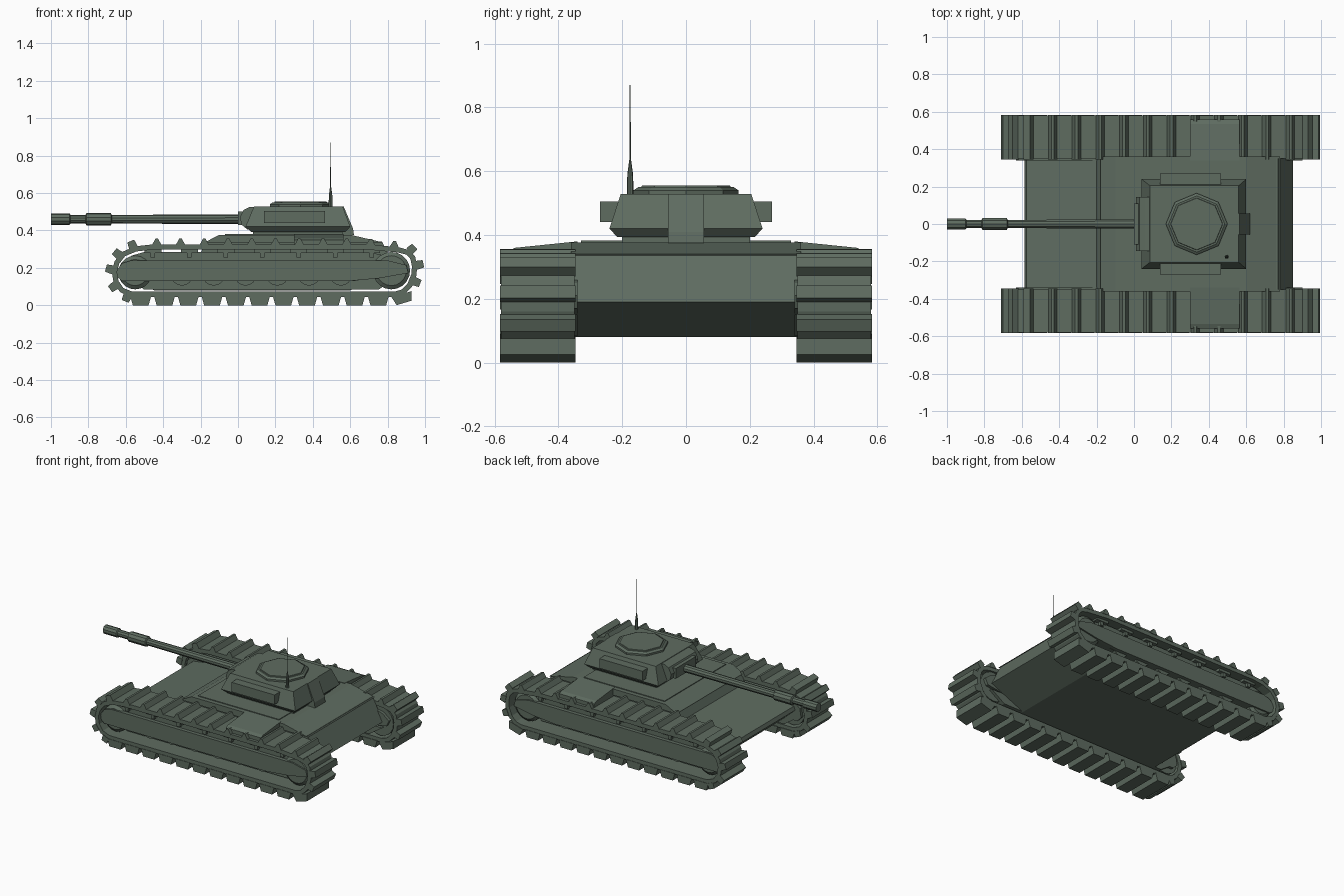
import bpy, bmesh, math
from mathutils import Vector

if "Cube" in bpy.data.objects:
    bpy.data.objects.remove(bpy.data.objects["Cube"])

green = bpy.data.materials.new("field_green")
green.use_nodes = True
GREEN = (0.113, 0.15, 0.118, 1)
green.diffuse_color = GREEN
green.node_tree.nodes["Principled BSDF"].inputs["Base Color"].default_value = GREEN


def finish(name, bm):
    bmesh.ops.recalc_face_normals(bm, faces=bm.faces)
    mesh = bpy.data.meshes.new(name)
    bm.to_mesh(mesh)
    bm.free()
    mesh.materials.append(green)
    ob = bpy.data.objects.new(name, mesh)
    bpy.context.collection.objects.link(ob)
    return ob


def loft(bm, rings, caps=True):
    """Join equal rings of points into a solid, or into a closed loop."""
    loops = [[bm.verts.new(p) for p in r] for r in rings]
    n = len(loops[0])
    pairs = list(zip(loops, loops[1:]))
    if caps:
        bm.faces.new(loops[0])
        bm.faces.new(loops[-1])
    else:
        pairs.append((loops[-1], loops[0]))
    for a, b in pairs:
        for i in range(n):
            j = (i + 1) % n
            bm.faces.new((a[i], a[j], b[j], b[i]))


def prism(name, outline, y0, y1):
    """Extrude an x-z outline across y."""
    bm = bmesh.new()
    loft(bm, [[(x, y, z) for x, z in outline] for y in (y0, y1)])
    return finish(name, bm)


def slabs(name, layers):
    """Stack rectangles given as x0, x1, half width, z."""
    bm = bmesh.new()
    loft(bm, [[(a, -w, z), (b, -w, z), (b, w, z), (a, w, z)] for a, b, w, z in layers])
    return finish(name, bm)


def box(name, x0, x1, y0, y1, z0, z1):
    return prism(name, [(x0, z0), (x1, z0), (x1, z1), (x0, z1)], y0, y1)


def turned(name, profile, centre, axis, sides):
    """Lathe (distance, radius) pairs around an axis, with flat facets."""
    rot = Vector((0, 0, 1)).rotation_difference(Vector(axis)).to_matrix()
    bm = bmesh.new()
    angles = [math.tau * i / sides for i in range(sides)]
    loft(bm, [[Vector(centre) + rot @ Vector((r * math.cos(a), r * math.sin(a), d))
               for a in angles] for d, r in profile])
    return finish(name, bm)


# Hull and superstructure, with an undercut bow and stern
prism("hull", [(-0.45, 0.08), (0.6, 0.08), (0.85, 0.19), (0.77, 0.34),
               (-0.17, 0.34), (-0.2, 0.28), (-0.575, 0.225), (-0.585, 0.2)], -0.35, 0.35)
prism("superstructure", [(-0.18, 0.335), (0.78, 0.335), (0.6, 0.377), (-0.1, 0.377)],
      -0.36, 0.36)
box("deck_plate", -0.07, 0.54, -0.33, 0.33, 0.37, 0.382)

# Turret
slabs("turret_ring", [(0.08, 0.56, 0.2, 0.375), (0.08, 0.56, 0.2, 0.4)])
slabs("turret", [(0.07, 0.575, 0.215, 0.393), (0.04, 0.6, 0.24, 0.42),
                 (0.085, 0.56, 0.205, 0.528)])
prism("turret_rear_box", [(0.55, 0.375), (0.62, 0.375), (0.615, 0.41), (0.565, 0.528),
                          (0.53, 0.528)], -0.056, 0.056)
for side, s in (("left", 1), ("right", -1)):
    box("turret_side_box_" + side, 0.14, 0.465, s * 0.19, s * 0.27, 0.44, 0.505)
turned("cupola", [(0.52, 0.165), (0.54, 0.165), (0.55, 0.15)], (0.335, 0, 0), (0, 0, 1), 8)
turned("cupola_hatch", [(0.545, 0.142), (0.555, 0.138)], (0.335, 0, 0), (0, 0, 1), 8)

# Gun
prism("mantlet", [(0.1, 0.405), (0.05, 0.405), (0.02, 0.43), (0.01, 0.47), (0.03, 0.51),
                  (0.06, 0.525), (0.1, 0.525)], -0.145, 0.145)
box("mantlet_block", 0.0, 0.05, -0.11, 0.11, 0.43, 0.5)
turned("gun_barrel", [(0, 0.03), (0.1, 0.03), (0.105, 0.023), (0.185, 0.023),
                      (0.19, 0.034), (0.32, 0.034), (0.325, 0.023), (1.02, 0.026)],
       (-1, 0, 0.46), (1, 0, 0), 10)

# Antenna
turned("antenna", [(0.52, 0.011), (0.59, 0.009), (0.635, 0.003), (0.64, 0.002), (0.87, 0.0015)],
       (0.495, -0.175, 0), (0, 0, 1), 8)

# Track path, anticlockwise in x-z
PATH = [Vector(p) for p in (
    (-0.57, 0.045), (0.84, 0.045), (0.89, 0.06), (0.93, 0.1), (0.954, 0.16), (0.958, 0.21),
    (0.947, 0.26), (0.915, 0.295), (0.86, 0.31), (0.7, 0.325), (-0.46, 0.325), (-0.55, 0.315),
    (-0.62, 0.285), (-0.66, 0.235), (-0.675, 0.18), (-0.665, 0.12), (-0.63, 0.07))]
COUNT = len(PATH)


def normal(i):
    a = (PATH[i] - PATH[i - 1]).normalized()
    b = (PATH[(i + 1) % COUNT] - PATH[i]).normalized()
    t = (a + b).normalized()
    return Vector((t.y, -t.x))


def cleats():
    """Walk along the track, closer together round the ends."""
    found, left = [], 0.05
    for i in range(COUNT):
        edge = PATH[(i + 1) % COUNT] - PATH[i]
        t = edge.normalized()
        step = 0.127 if abs(t.x) > 0.95 else 0.088
        at = min(left, step)
        while at < edge.length:
            found.append((PATH[i] + t * at, t))
            at += step
        left = at - edge.length
    return found


def build_track(side, s):
    y0, y1 = s * 0.35, s * 0.58
    # Belt
    bm = bmesh.new()
    rings = []
    for i, p in enumerate(PATH):
        q = p - normal(i) * 0.028
        rings.append([(p.x, y0, p.y), (p.x, y1, p.y), (q.x, y1, q.y), (q.x, y0, q.y)])
    loft(bm, rings, caps=False)
    finish("track_belt_" + side, bm)
    # Cleats: wide on the ground, narrow ridges on top, blocks round the ends
    bm = bmesh.new()
    for c, t in cleats():
        n = Vector((t.y, -t.x))
        if n.y < -0.95:
            base, tip, tall = 0.056, 0.042, 0.045
        elif n.y > 0.95:
            base, tip, tall = 0.026, 0.007, 0.031
        else:
            base, tip, tall = 0.024, 0.02, 0.035
        prof = [c - t * base - n * 0.004, c + t * base - n * 0.004,
                c + t * tip + n * tall, c - t * tip + n * tall]
        loft(bm, [[(p.x, y, p.y) for p in prof] for y in (y0 - s * 0.004, y1 + s * 0.003)])
    finish("track_cleats_" + side, bm)
    # Running gear housing with its raised long panel
    prism("track_housing_" + side,
          [(-0.6, 0.13), (0.62, 0.13), (0.88, 0.17), (0.9, 0.21), (0.85, 0.25), (0.7, 0.285),
           (-0.5, 0.285), (-0.57, 0.265), (-0.62, 0.22), (-0.63, 0.16)], s * 0.34, s * 0.53)
    prism("side_panel_" + side,
          [(-0.62, 0.13), (0.6, 0.13), (0.76, 0.145), (0.91, 0.172), (0.9, 0.215), (0.8, 0.24),
           (-0.57, 0.24), (-0.62, 0.225), (-0.65, 0.185), (-0.645, 0.15)], s * 0.53, s * 0.555)
    # Inner lower wall and wheels
    prism("lower_wall_" + side, [(-0.5, 0.083), (0.75, 0.083), (0.85, 0.15), (-0.6, 0.15)],
          s * 0.34, s * 0.48)
    for k in range(6):
        turned(f"road_wheel_{side}_{k}", [(0.36, 0.06), (0.53, 0.06)],
               (-0.3 + k * 0.17, 0, 0.165), (0, s, 0), 16)
    for label, x, z, r in (("idler", 0.82, 0.185, 0.1), ("drive", -0.55, 0.175, 0.09)):
        turned(f"{label}_wheel_{side}", [(0.36, r), (0.53, r), (0.545, r - 0.02)],
               (x, 0, z), (0, s, 0), 20)
    # Return brackets
    for k in range(7):
        x = -0.455 + k * 0.195
        box(f"bracket_bar_{side}_{k}", x - 0.045, x + 0.045, s * 0.45, s * 0.555, 0.28, 0.3)
        box(f"bracket_stem_{side}_{k}", x - 0.012, x + 0.012, s * 0.52, s * 0.55, 0.255, 0.285)
    # Stowage box with a sloping lid
    bm = bmesh.new()
    loft(bm, [[(x, s * 0.34, 0.325), (x, s * 0.56, 0.325), (x, s * 0.56, 0.35),
               (x, s * 0.535, 0.36), (x, s * 0.34, 0.38)] for x in (0.3, 0.565)])
    finish("stowage_box_" + side, bm)


for side, s in (("left", 1), ("right", -1)):
    build_track(side, s)
